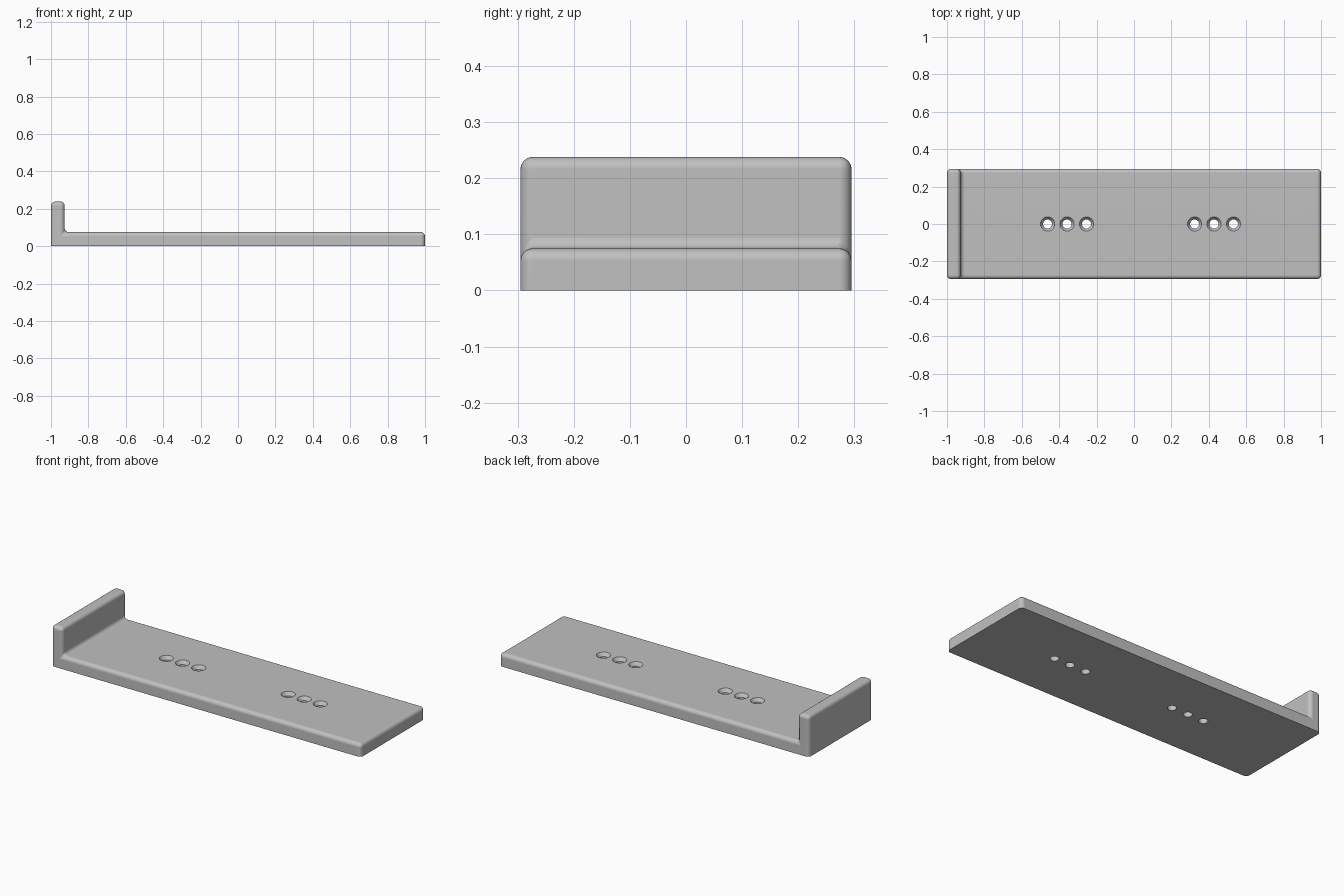
import bpy, bmesh, math

cube = bpy.data.objects.get("Cube")
if cube:
    bpy.data.objects.remove(cube, do_unlink=True)

HALF_LENGTH, HALF_WIDTH = 1.0, 0.295
PLATE_TOP, LIP_TOP, LIP_INNER = 0.075, 0.238, -0.927
ROUNDING = 0.022

grey = bpy.data.materials.new("plain grey")
grey.use_nodes = True
grey.diffuse_color = (0.53, 0.53, 0.53, 1)
grey.node_tree.nodes["Principled BSDF"].inputs["Base Color"].default_value = grey.diffuse_color


def add_object(name, bm):
    bmesh.ops.recalc_face_normals(bm, faces=bm.faces)
    mesh = bpy.data.meshes.new(name)
    bm.to_mesh(mesh)
    bm.free()
    mesh.materials.append(grey)
    obj = bpy.data.objects.new(name, mesh)
    bpy.context.collection.objects.link(obj)
    return obj


# L-shaped bracket: side profile extruded across the width
profile = [(-HALF_LENGTH, 0), (HALF_LENGTH, 0), (HALF_LENGTH, PLATE_TOP),
           (LIP_INNER, PLATE_TOP), (LIP_INNER, LIP_TOP), (-HALF_LENGTH, LIP_TOP)]
bm = bmesh.new()
side = bm.faces.new([bm.verts.new((x, -HALF_WIDTH, z)) for x, z in profile])
extruded = bmesh.ops.extrude_face_region(bm, geom=[side])["geom"]
bmesh.ops.translate(bm, vec=(0, 2 * HALF_WIDTH, 0),
                    verts=[v for v in extruded if isinstance(v, bmesh.types.BMVert)])
# Every edge is rounded except those around the flat underside
weights = bm.edges.layers.float.new("bevel_weight_edge")
for edge in bm.edges:
    edge[weights] = 1.0 if any(v.co.z > 0.01 for v in edge.verts) else 0.0
bracket = add_object("bracket", bm)
bevel = bracket.modifiers.new("rounded edges", "BEVEL")
bevel.limit_method = "WEIGHT"
bevel.width = ROUNDING
bevel.segments = 6

# Countersunk screw holes: two rows of three
HOLE_RADIUS, SINK_RADIUS, SINK_DEPTH, SIDES = 0.024, 0.038, 0.02, 40
rings = [(HOLE_RADIUS, -0.05), (HOLE_RADIUS, PLATE_TOP - SINK_DEPTH),
         (SINK_RADIUS, PLATE_TOP), (SINK_RADIUS, PLATE_TOP + 0.05)]
bm = bmesh.new()
for row_centre in (-0.358, 0.428):
    for step in (-1, 0, 1):
        cx = row_centre + step * 0.104
        loops = [[bm.verts.new((cx + r * math.cos(a), r * math.sin(a), z))
                  for a in (math.tau * i / SIDES for i in range(SIDES))]
                 for r, z in rings]
        for low, high in zip(loops, loops[1:]):
            for i in range(SIDES):
                j = (i + 1) % SIDES
                bm.faces.new((low[i], low[j], high[j], high[i]))
        bm.faces.new(loops[0][::-1])
        bm.faces.new(loops[-1])
cutter = add_object("screw_hole_cutter", bm)
cutter.hide_render = True
holes = bracket.modifiers.new("screw holes", "BOOLEAN")
holes.operation = "DIFFERENCE"
holes.solver = "EXACT"
holes.object = cutter

# Apply the shaping, then shade the rounded edges smoothly
bpy.ops.object.select_all(action="DESELECT")
bracket.select_set(True)
bpy.context.view_layer.objects.active = bracket
for name in [m.name for m in bracket.modifiers]:
    bpy.ops.object.modifier_apply(modifier=name)
bpy.data.objects.remove(cutter, do_unlink=True)
bpy.ops.object.shade_smooth_by_angle(angle=math.radians(30))
normals = bracket.modifiers.new("flat face normals", "WEIGHTED_NORMAL")
normals.keep_sharp = True
